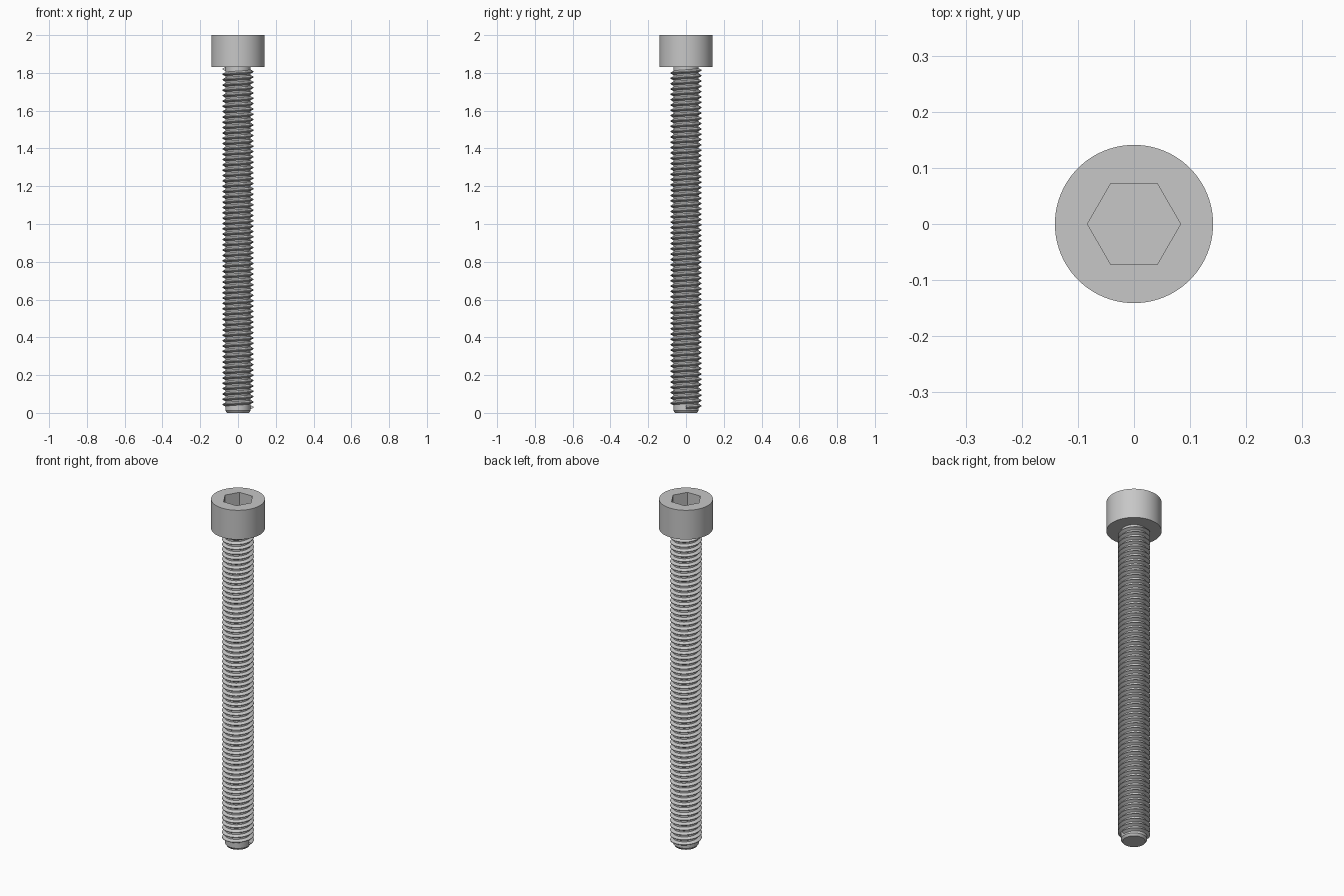
import bpy
import bmesh
from math import cos, sin, pi, tau, radians

cube = bpy.data.objects.get("Cube")
if cube:
    bpy.data.objects.remove(cube, do_unlink=True)

# Main sizes
SIDES = 96
HEAD_R, HEAD_BASE, TOP = 0.141, 1.831, 2.0
HEX_R, HEX_DEPTH = 0.083, 0.085
ROOT_R, CREST_R, TIP_R, TIP_H = 0.067, 0.083, 0.058, 0.012
PITCH, TURNS, START, STEPS = 0.0282, 63.5, 0.03, 48

steel = bpy.data.materials.new("steel_grey")
steel.use_nodes = True
steel.diffuse_color = (0.57, 0.57, 0.57, 1)
steel.node_tree.nodes["Principled BSDF"].inputs["Base Color"].default_value = steel.diffuse_color


def ring(bm, radius, z, sides):
    return [bm.verts.new((radius * cos(tau * i / sides), radius * sin(tau * i / sides), z))
            for i in range(sides)]


def bridge(bm, a, b):
    n = len(a)
    for i in range(n):
        j = (i + 1) % n
        bm.faces.new((a[i], a[j], b[j], b[i]))


def loop_edges(bm, verts):
    return [bm.edges.get((v, verts[i - 1])) for i, v in enumerate(verts)]


def finish(bm, name):
    bmesh.ops.recalc_face_normals(bm, faces=bm.faces)
    mesh = bpy.data.meshes.new(name)
    bm.to_mesh(mesh)
    bm.free()
    obj = bpy.data.objects.new(name, mesh)
    bpy.context.collection.objects.link(obj)
    mesh.materials.append(steel)
    bpy.ops.object.select_all(action="DESELECT")
    obj.select_set(True)
    bpy.context.view_layer.objects.active = obj
    bpy.ops.object.shade_smooth_by_angle(angle=radians(25))
    return obj


# Cylindrical head with a hexagonal socket
bm = bmesh.new()
low, high = ring(bm, HEAD_R, HEAD_BASE, SIDES), ring(bm, HEAD_R, TOP, SIDES)
rim, floor = ring(bm, HEX_R, TOP, 6), ring(bm, HEX_R, TOP - HEX_DEPTH, 6)
bridge(bm, low, high)
bridge(bm, rim, floor)
bm.faces.new(low)
bm.faces.new(floor)
bmesh.ops.triangle_fill(bm, use_beauty=True,
                        edges=loop_edges(bm, high) + loop_edges(bm, rim))
finish(bm, "socket_head")

# Shank core with a chamfered tip
bm = bmesh.new()
tip = ring(bm, TIP_R, 0, SIDES)
shoulder = ring(bm, ROOT_R, TIP_H, SIDES)
neck = ring(bm, ROOT_R, HEAD_BASE + 0.01, SIDES)
bridge(bm, tip, shoulder)
bridge(bm, shoulder, neck)
bm.faces.new(tip)
bm.faces.new(neck)
finish(bm, "shank_core")

# Right-handed helical thread: trapezoid section swept around the core
bm = bmesh.new()
inner = ROOT_R - 0.002
section = [(inner, -0.4), (CREST_R, -0.06), (CREST_R, 0.06), (inner, 0.4)]
previous = None
for i in range(int(TURNS * STEPS) + 1):
    angle = tau * i / STEPS
    z = START + PITCH * i / STEPS
    current = [bm.verts.new((r * cos(angle), r * sin(angle), z + h * PITCH))
               for r, h in section]
    if previous:
        bridge(bm, previous, current)
    else:
        bm.faces.new(current)
    previous = current
bm.faces.new(previous)
finish(bm, "screw_thread")
